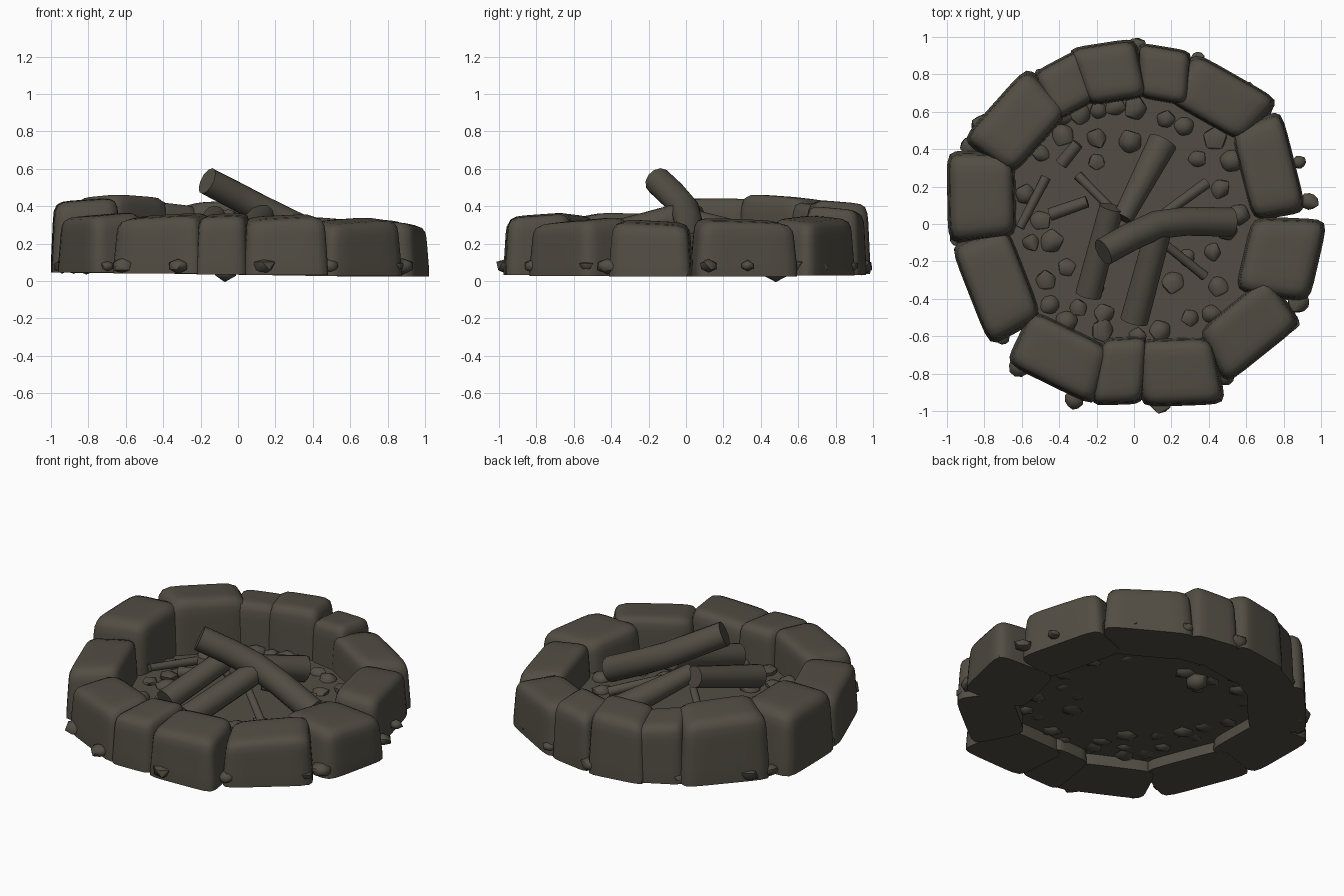
import bpy, bmesh, math, random
from mathutils import Vector, Matrix

if "Cube" in bpy.data.objects:
    bpy.data.objects.remove(bpy.data.objects["Cube"])

random.seed(4)


def material(name, c):
    m = bpy.data.materials.new(name)
    m.diffuse_color = (*c, 1)
    m.use_nodes = True
    m.node_tree.nodes["Principled BSDF"].inputs["Base Color"].default_value = m.diffuse_color
    return m


STONE = material("sooty_stone", (0.085, 0.076, 0.058))
FLOOR_Z = 0.13


def finish(bm, name, angle=35):
    bmesh.ops.recalc_face_normals(bm, faces=bm.faces)
    me = bpy.data.meshes.new(name)
    bm.to_mesh(me)
    bm.free()
    me.materials.append(STONE)
    ob = bpy.data.objects.new(name, me)
    bpy.context.collection.objects.link(ob)
    bpy.ops.object.select_all(action='DESELECT')
    ob.select_set(True)
    bpy.context.view_layer.objects.active = ob
    bpy.ops.object.shade_smooth_by_angle(angle=math.radians(angle))
    return ob


# Ring stones: x, y, length, depth, turn in degrees (outside is local -y), top height
stones = [
    (-0.13, 0.81, 0.35, 0.32, 190, 0.42), (0.16, 0.80, 0.28, 0.29, 172, 0.385),
    (0.46, 0.67, 0.50, 0.30, 148, 0.335), (0.715, 0.30, 0.53, 0.29, 106, 0.325),
    (0.785, -0.18, 0.43, 0.40, 80, 0.315), (0.61, -0.56, 0.50, 0.32, 36, 0.325),
    (0.24, -0.79, 0.43, 0.36, 4, 0.345), (-0.07, -0.785, 0.26, 0.36, -4, 0.355),
    (-0.39, -0.71, 0.50, 0.32, -27, 0.35), (-0.73, -0.32, 0.55, 0.32, -66, 0.355),
    (-0.815, 0.15, 0.47, 0.36, -93, 0.435), (-0.62, 0.54, 0.50, 0.33, -130, 0.45),
    (-0.36, 0.74, 0.28, 0.29, -158, 0.405)]
P = 7
for i, (x, y, ln, dp, turn, top) in enumerate(stones):
    bm = bmesh.new()
    bmesh.ops.create_cube(bm, size=2)
    bmesh.ops.subdivide_edges(bm, edges=bm.edges, cuts=7, use_grid_fill=True)
    low = 0.035 - 0.014 * x
    tilt, skew, lean = (random.uniform(-0.04, 0.04) for _ in range(3))
    for v in bm.verts:
        # rounded box: superellipsoid above, near-flat underside below
        c = v.co.copy()
        zz = max(c.z, 0) + min(c.z, 0) * 0.75
        n = (abs(c.x) ** P + abs(c.y) ** P + abs(zz) ** P) ** (1 / P)
        c.x, c.y = c.x / n, c.y / n
        c.z = c.z / n if c.z > 0 else c.z
        h = (c.z + 1) / 2
        v.co.x = c.x * ln / 2 * (1.03 - 0.1 * h) * (1 - 0.05 * c.y) + skew * c.y * 0.5
        v.co.y = c.y * dp / 2 * (1.03 - 0.1 * h) + lean * c.x * 0.5
        v.co.z = low + (top - low) * h + h * (tilt * c.x * 0.4 + 0.012 * c.y)
    bm.transform(Matrix.Translation((x, y, 0)) @ Matrix.Rotation(math.radians(turn), 4, 'Z'))
    finish(bm, f"ring_stone_{i + 1}", 50)

# Ash bed
bm = bmesh.new()
bmesh.ops.create_cone(bm, cap_ends=True, segments=32, radius1=0.72, radius2=0.72, depth=0.02,
                      matrix=Matrix.Translation((0, 0, FLOOR_Z - 0.01)))
finish(bm, "ash_bed")


# Round timber swept along a short path
def log(name, pts, r0, r1, sides):
    pts = [Vector(p) for p in pts]
    bm = bmesh.new()
    rings = []
    for k, p in enumerate(pts):
        d = (pts[min(k + 1, len(pts) - 1)] - pts[max(k - 1, 0)]).normalized()
        a = d.cross(Vector((0, 0, 1))).normalized()
        b = a.cross(d)
        r = r0 + (r1 - r0) * k / (len(pts) - 1)
        rings.append([bm.verts.new(p + r * (math.cos(t) * a + math.sin(t) * b))
                      for t in (2 * math.pi * n / sides for n in range(sides))])
    for q, s in zip(rings, rings[1:]):
        for n in range(sides):
            m = (n + 1) % sides
            bm.faces.new((q[n], q[m], s[m], s[n]))
    bm.faces.new(rings[0])
    bm.faces.new(rings[-1])
    finish(bm, name, 50)


logs = [
    ([(-0.165, -0.15, 0.535), (-0.02, -0.07, 0.46), (0.12, -0.005, 0.385), (0.28, 0.015, 0.305),
      (0.52, 0.01, 0.19)], 0.075, 0.078),
    ([(0.155, 0.44, 0.2), (-0.06, 0.03, 0.33)], 0.08, 0.055),
    ([(-0.245, -0.38, 0.2), (-0.12, 0.09, 0.34)], 0.07, 0.065),
    ([(0.0, -0.52, 0.21), (0.13, -0.04, 0.345)], 0.075, 0.07)]
for i, (pts, a, b) in enumerate(logs):
    log(f"log_{i + 1}", pts, a, b, 12)

# Kindling: x0, y0, x1, y1, radius, rise of the second end
sticks = [(0.39, 0.22, 0.14, 0.04, 0.03, 0.08), (-0.3, 0.26, -0.08, 0.04, 0.025, 0.08),
          (-0.47, 0.25, -0.61, -0.02, 0.026, 0.02), (-0.45, 0.05, -0.25, 0.12, 0.035, 0.02),
          (0.38, -0.28, 0.13, -0.08, 0.026, 0.1), (-0.39, 0.32, -0.3, 0.43, 0.035, 0.02)]
for i, (x0, y0, x1, y1, r, rise) in enumerate(sticks):
    z = FLOOR_Z + r
    log(f"kindling_{i + 1}", [(x0, y0, z), (x1, y1, z + rise)], r, r * 0.9, 8)


# Pebbles: squashed, jittered icospheres
def pebble(name, x, y, z, r):
    bm = bmesh.new()
    bmesh.ops.create_icosphere(bm, subdivisions=1, radius=r)
    for v in bm.verts:
        v.co *= random.uniform(0.88, 1.12)
        v.co.z *= 0.7
    bm.transform(Matrix.Translation((x, y, z)) @ Matrix.Rotation(random.uniform(0, 6), 4, 'Z'))
    finish(bm, name, 50)


outer = [(0.01, 0.94), (0.34, 0.885), (0.61, 0.71), (0.68, 0.61), (0.88, 0.33), (0.935, 0.12),
         (0.88, -0.42), (0.85, -0.53), (0.49, -0.81), (0.14, -0.95), (-0.22, -0.91),
         (-0.32, -0.94), (-0.61, -0.76), (-0.7, -0.61), (-0.88, 0.42), (-0.81, 0.53), (-0.5, 0.79),
         (-0.94, -0.07)]
for i, (x, y) in enumerate(outer):
    pebble(f"outer_pebble_{i + 1}", x, y, 0.08, (0.065, 0.042, 0.055)[i % 3])

inner = [(-0.2, 0.46), (-0.02, 0.44), (0.17, 0.56), (0.27, 0.52), (0.43, 0.46), (0.34, 0.35),
         (0.46, 0.19), (0.52, 0.34), (-0.5, 0.38), (-0.5, 0.02), (-0.44, -0.09), (-0.36, -0.23),
         (-0.47, -0.3), (-0.22, -0.33), (0.28, -0.18), (0.45, -0.33), (0.21, -0.31), (0.3, -0.5),
         (-0.16, -0.48), (-0.17, -0.57), (-0.3, -0.45), (-0.45, -0.43), (-0.38, 0.48),
         (-0.2, 0.33), (-0.38, 0.58), (-0.29, 0.59), (-0.19, 0.61), (-0.1, 0.63), (0.01, 0.62),
         (0.42, -0.15), (0.5, -0.04), (0.14, -0.57), (0.02, -0.6), (-0.58, 0.16), (0.56, 0.05),
         (-0.55, -0.1), (0.41, -0.48), (-0.36, -0.52)]
for i, (x, y) in enumerate(inner):
    pebble(f"inner_pebble_{i + 1}", x, y, FLOOR_Z, (0.06, 0.068, 0.052)[i % 3])
# one pebble pushed through the ash, touching the ground
pebble("sunken_pebble", -0.07, 0.48, 0.05, 0.075)
